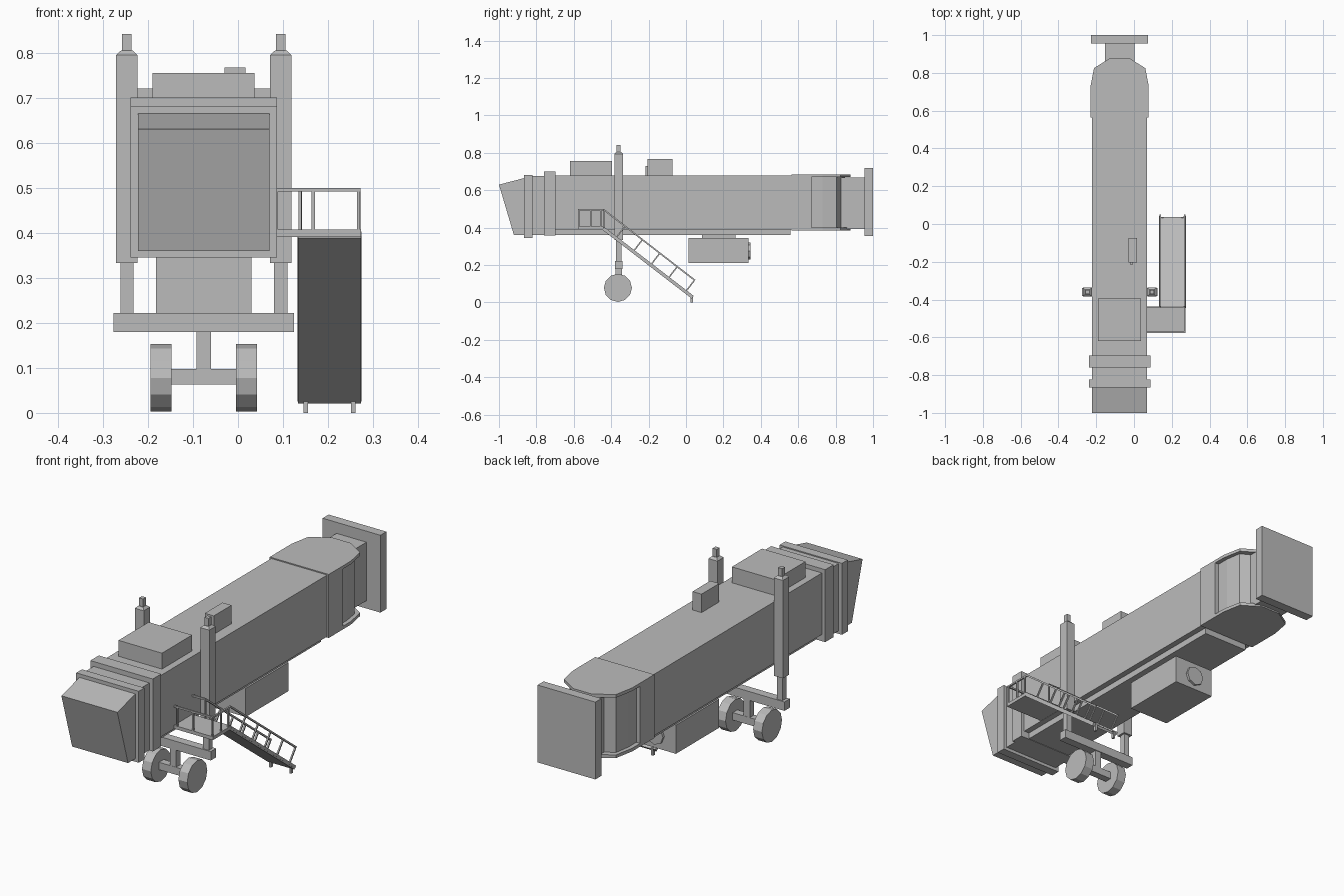
import bpy, bmesh
from math import pi
from mathutils import Vector

cube = bpy.data.objects.get("Cube")
if cube:
    bpy.data.objects.remove(cube, do_unlink=True)

GREY = (0.5, 0.5, 0.5, 1)
mat = bpy.data.materials.new("plain grey")
mat.use_nodes = True
mat.diffuse_color = GREY
mat.node_tree.nodes["Principled BSDF"].inputs["Base Color"].default_value = GREY

CX = -0.076     # centre line of the tunnel
LEG_Y = -0.36   # wheel and column line


def finish(name, bm):
    bmesh.ops.recalc_face_normals(bm, faces=bm.faces)
    mesh = bpy.data.meshes.new(name)
    bm.to_mesh(mesh)
    bm.free()
    mesh.materials.append(mat)
    obj = bpy.data.objects.new(name, mesh)
    bpy.context.collection.objects.link(obj)
    return obj


def prism(name, points, offset):
    """Extrude a closed outline along an offset vector."""
    bm = bmesh.new()
    face = bm.faces.new([bm.verts.new(p) for p in points])
    new = bmesh.ops.extrude_face_region(bm, geom=[face])["geom"]
    bmesh.ops.translate(bm, vec=offset, verts=[g for g in new if isinstance(g, bmesh.types.BMVert)])
    return finish(name, bm)


def box(name, x, y, z):
    outline = [(x[0], y[0], z[0]), (x[1], y[0], z[0]), (x[1], y[1], z[0]), (x[0], y[1], z[0])]
    return prism(name, outline, (0, 0, z[1] - z[0]))


def mid_box(name, half, y, z):
    return box(name, (CX - half, CX + half), y, z)


def cylinder(name, centre, radius, depth, axis, sides=12):
    bm = bmesh.new()
    bmesh.ops.create_cone(bm, cap_ends=True, segments=sides, radius1=radius, radius2=radius, depth=depth)
    turn = Vector(axis).to_track_quat('Z', 'Y').to_matrix().to_4x4()
    bmesh.ops.transform(bm, matrix=turn, verts=bm.verts)
    bmesh.ops.translate(bm, vec=centre, verts=bm.verts)
    return finish(name, bm)


def bar(name, a, b, width=0.008):
    """Square bar between two points."""
    a, b = Vector(a), Vector(b)
    d = b - a
    side = d.cross(Vector((1, 0, 0)))
    if side.length < 1e-5:
        side = Vector((0, 0, 1))
    u = side.normalized() * width / 2
    v = d.cross(u).normalized() * width / 2
    return prism(name, [a + u + v, a - u + v, a - u - v, a + u - v], d)


# Tunnel, underframe and docking end
mid_box("tunnel", 0.146, (-0.70, 0.565), (0.39, 0.68))
mid_box("tunnel_underframe", 0.118, (-0.70, 0.56), (0.36, 0.39))
mid_box("front_cab", 0.146, (-0.865, -0.70), (0.36, 0.677))
mid_box("rear_collar", 0.163, (-0.76, -0.697), (0.358, 0.70))
mid_box("front_collar", 0.163, (-0.865, -0.822), (0.345, 0.682))
hood = [(-0.865, 0.36), (-0.92, 0.36), (-1.0, 0.63), (-0.865, 0.665)]
prism("docking_hood", [(CX - 0.146, y, z) for y, z in hood], (0.292, 0, 0))

# Roof equipment
box("roof_unit", (-0.19, 0.037), (-0.62, -0.395), (0.67, 0.755))
box("roof_vent", (-0.03, 0.017), (-0.205, -0.073), (0.67, 0.767))
box("roof_conduit", (-0.018, -0.009), (-0.217, -0.205), (0.67, 0.73))

# Rotunda with overhanging roof and floor slabs
def rotunda_layer(name, half, grow, start, z):
    right = [(half, start), (half, 0.73), (0.122 + grow * 0.7, 0.805 + grow),
             (0.042 + grow * 0.3, 0.85 + grow * 1.5)]
    outline = right + [(-x, y) for x, y in reversed(right)]
    prism(name, [(CX + x, y, z[0]) for x, y in outline], (0, 0, z[1] - z[0]))


rotunda_layer("rotunda_wall", 0.134, 0, 0.60, (0.39, 0.68))
rotunda_layer("rotunda_roof", 0.154, 0.02, 0.565, (0.67, 0.685))
rotunda_layer("rotunda_floor", 0.154, 0.02, 0.565, (0.385, 0.40))
mid_box("rotunda_side_walls", 0.154, (0.565, 0.67), (0.385, 0.685))
mid_box("terminal_link", 0.078, (0.80, 0.96), (0.392, 0.668))
mid_box("terminal_plate", 0.151, (0.955, 1.0), (0.355, 0.72))

# Hanging equipment box with round vent
mid_box("equipment_box", 0.106, (0.014, 0.335), (0.21, 0.345))
mid_box("equipment_hanger", 0.08, (0.085, 0.265), (0.34, 0.365))
cylinder("equipment_vent", (CX, 0.338, 0.275), 0.046, 0.016, (0, 1, 0), 8)

# Lift columns, mirrored about the centre line
for label, s in (("left", 1), ("right", -1)):
    x = CX + s * 0.171

    def ring(half, z):
        return (x - half, x + half), (LEG_Y - half, LEG_Y + half), z

    box(label + "_column", *ring(0.0235, (0.333, 0.795)))
    bm = bmesh.new()
    bmesh.ops.create_cone(bm, cap_ends=True, segments=4, radius1=0.0235 * 2 ** 0.5,
                          radius2=0.0125 * 2 ** 0.5, depth=0.01)
    for v in bm.verts:      # square the cap to the column
        px, py = v.co.x, v.co.y
        v.co = (x + (px - py) / 2 ** 0.5, LEG_Y + (px + py) / 2 ** 0.5, v.co.z + 0.80)
    finish(label + "_column_cap", bm)
    box(label + "_column_tip", *ring(0.0105, (0.80, 0.842)))
    box(label + "_leg", *ring(0.0145, (0.20, 0.34)))
    cylinder(label + "_wheel", (CX + s * 0.095, LEG_Y - 0.004, 0.078), 0.075, 0.046, (1, 0, 0))

# Wheel carriage
mid_box("crossbeam", 0.2, (LEG_Y - 0.02, LEG_Y + 0.02), (0.18, 0.222))
mid_box("carriage_post", 0.0165, (LEG_Y - 0.0165, LEG_Y + 0.0165), (0.08, 0.19))
mid_box("axle", 0.08, (LEG_Y - 0.0175, LEG_Y + 0.0175), (0.063, 0.098))

# Service landing and its railing
X0, X1 = 0.138, 0.268
TOP, FLOOR = 0.496, 0.40
BACK, FRONT = -0.44, -0.573
box("landing", (0.06, 0.273), (-0.577, BACK), (0.391, 0.407))
bar("landing_front_rail", (0.07, FRONT, TOP), (0.272, FRONT, TOP))
bar("landing_side_rail", (X1, FRONT, TOP), (X1, BACK, TOP))
bar("landing_back_rail", (0.07, BACK, TOP), (X0, BACK, TOP))
for px, py in ((X1, FRONT), (X1, -0.51), (X1, -0.455), (0.167, FRONT), (0.085, FRONT), (X0, BACK)):
    bar("landing_post", (px, py, FLOOR), (px, py, TOP), 0.007)

# Stair flight with handrails, slanted posts and feet
start, end = Vector((0, BACK, 0.398)), Vector((0, 0.038, 0.03))
slope = (end - start).normalized()
normal = Vector((0, -slope.z, slope.y))
prism("stair_flight", [Vector((X0 - 0.005, 0, 0)) + p for p in
                       (start, end, end - normal * 0.012, start - normal * 0.012)], (0.14, 0, 0))
for x in (X0, X1):
    at = Vector((x, 0, 0))
    bar("stair_stringer", at + start, at + end, 0.012)
    bar("stair_handrail", (x, BACK, TOP), (x, 0.048, 0.118))
    for i in range(5):
        foot = at + start.lerp(end, 0.14 + i * 0.195)
        bar("stair_post", foot, foot + normal * 0.073, 0.007)
for x in (0.15, 0.256):
    box("stair_foot", (x - 0.005, x + 0.005), (0.024, 0.038), (0, 0.035))
